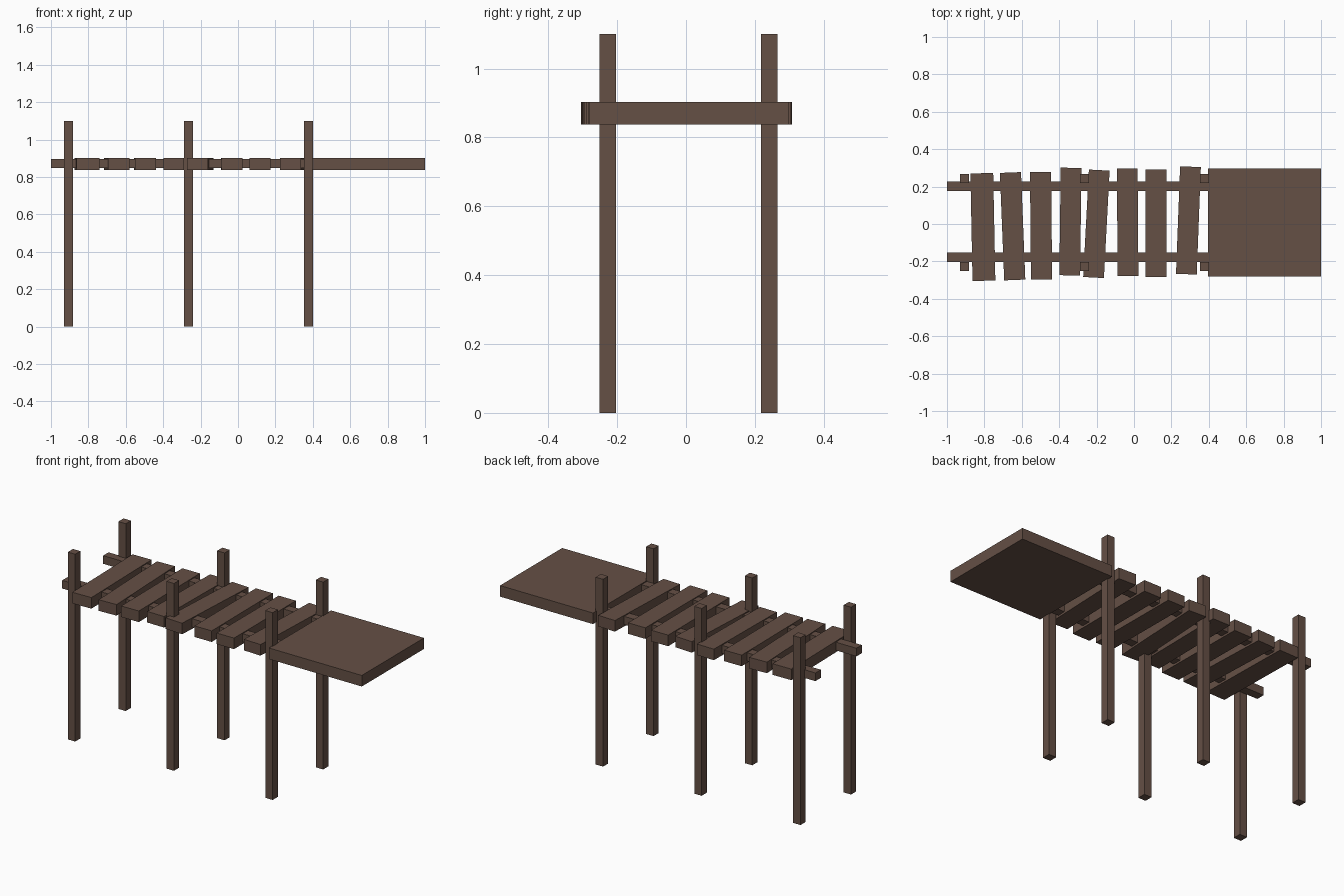
import bpy
from mathutils import Matrix

wood = bpy.data.materials.new("dark_wood")
wood.diffuse_color = (0.13, 0.08, 0.06, 1)


def box(name, center, size, turn=0.0):
    bpy.ops.mesh.primitive_cube_add(size=1, location=center)
    ob = bpy.context.object
    ob.name = name
    ob.data.transform(Matrix.Diagonal((*size, 1)))
    ob.rotation_euler.z = turn
    ob.data.materials.append(wood)
    return ob


# Upright posts, three pairs
for x in (-0.906, -0.264, 0.377):
    for side, y in (("front", -0.227), ("back", 0.242)):
        box(f"{side}_post", (x, y, 0.55), (0.048, 0.048, 1.1))

# Long rails carrying the planks
for side, y in (("front", -0.178), ("back", 0.202)):
    box(f"{side}_rail", (-0.3, y, 0.873), (1.4, 0.05, 0.048))

# Loose, slightly crooked planks: x, y, width, turn
planks = [
    (-0.808, -0.016, 0.122, 0.020),
    (-0.649, -0.012, 0.113, 0.040),
    (-0.497, -0.009, 0.113, 0.010),
    (-0.340, 0.013, 0.111, -0.013),
    (-0.201, 0.001, 0.111, -0.053),
    (-0.034, 0.009, 0.111, 0.007),
    (0.117, 0.003, 0.112, 0.0),
    (0.291, 0.019, 0.111, -0.038),
]
for x, y, width, turn in planks:
    box("plank", (x, y, 0.87), (width, 0.575, 0.065), turn)

# Solid end platform
box("end_platform", (0.698, 0.009, 0.87), (0.604, 0.577, 0.065))
